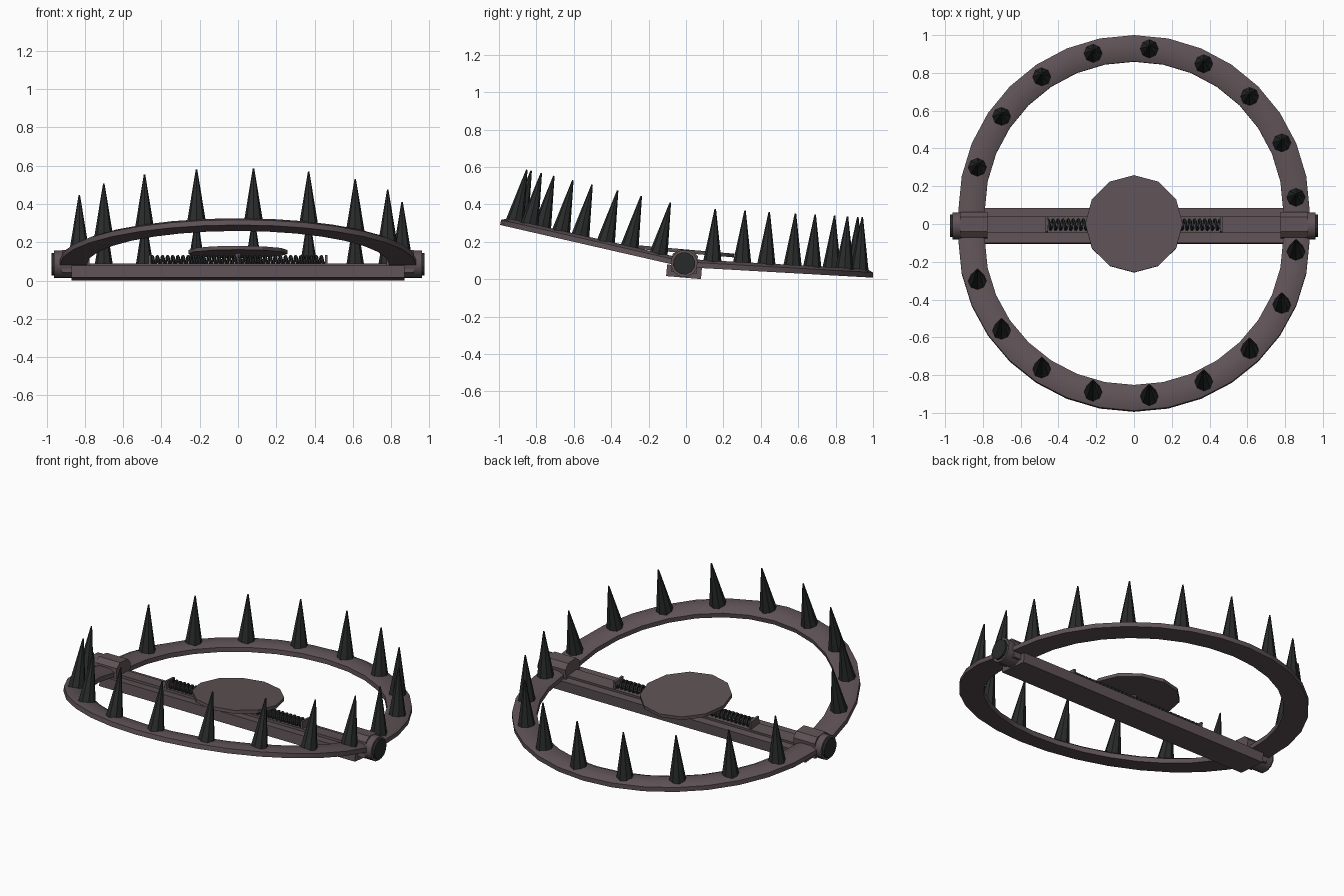
import bpy, bmesh, math
from mathutils import Vector, Matrix

if "Cube" in bpy.data.objects:
    bpy.data.objects.remove(bpy.data.objects["Cube"])

def material(name, rgb):
    m = bpy.data.materials.new(name)
    m.diffuse_color = (*rgb, 1)
    m.use_nodes = True
    m.node_tree.nodes["Principled BSDF"].inputs["Base Color"].default_value = m.diffuse_color
    return m

IRON = material("rusty iron", (0.112, 0.084, 0.091))
DARK = material("dark steel", (0.022, 0.024, 0.024))

PIVOT = Vector((0, -0.01, 0.085))
# The base, pan and hinges lean back slightly about the hinge axis
LEAN = Matrix.Translation(PIVOT) @ Matrix.Rotation(math.radians(-5), 4, 'X')

def finish(name, bm, mat, matrix=None, smooth=None):
    if matrix is not None:
        bm.transform(matrix)
    bmesh.ops.recalc_face_normals(bm, faces=bm.faces)
    me = bpy.data.meshes.new(name)
    bm.to_mesh(me)
    bm.free()
    me.materials.append(mat)
    ob = bpy.data.objects.new(name, me)
    bpy.context.collection.objects.link(ob)
    if smooth:
        bpy.ops.object.select_all(action='DESELECT')
        ob.select_set(True)
        bpy.context.view_layer.objects.active = ob
        bpy.ops.object.shade_smooth_by_angle(angle=math.radians(smooth))
    return ob

def loft(rings):
    """Skin a list of closed point rings and cap both ends."""
    bm = bmesh.new()
    vs = [[bm.verts.new(p) for p in r] for r in rings]
    n = len(vs[0])
    for a, b in zip(vs, vs[1:]):
        for i in range(n):
            j = (i + 1) % n
            bm.faces.new((a[i], a[j], b[j], b[i]))
    bm.faces.new(vs[0])
    bm.faces.new(vs[-1])
    return bm

def extrude_x(name, profile, x0, x1, mat, smooth=None):
    bm = loft([[(x, y, z) for y, z in profile] for x in (x0, x1)])
    return finish(name, bm, mat, LEAN, smooth)

def box(y0, y1, z0, z1):
    return [(y0, z0), (y1, z0), (y1, z1), (y0, z1)]

def circle(r, n, off=0.0):
    return [(r * math.cos(math.tau * (i + off) / n),
             r * math.sin(math.tau * (i + off) / n)) for i in range(n)]

# Jaws: half rings with a domed section, each with nine spikes
MID, CENTRE = 0.86, 0.08
SECTION = [(0.07, 0), (0.07, 0.028), (0.035, 0.044), (-0.035, 0.044),
           (-0.07, 0.028), (-0.07, 0)]

def jaw(label, s, degrees):
    a = math.radians(degrees)
    ca, sa = math.cos(a), math.sin(a)
    place = Matrix(((1, 0, 0, 0), (0, s * ca, -s * sa, -0.01),
                    (0, sa, ca, 0.065), (0, 0, 0, 1)))
    rings = [[(MID + u, 0, z) for u, z in SECTION]]
    steps = 16
    for i in range(steps + 1):
        t = math.pi * i / steps
        rings.append([((MID + u) * math.cos(t), CENTRE + (MID + u) * math.sin(t), z)
                      for u, z in SECTION])
    rings.append([(-MID - u, 0, z) for u, z in SECTION])
    finish(label + "_jaw", loft(rings), IRON, place, 40)

    spikes = bmesh.new()
    for k in range(9):
        t = math.radians(4.6 + 20 * k)
        at = Vector((MID * math.cos(t), CENTRE + MID * math.sin(t), 0.17))
        bmesh.ops.create_cone(spikes, cap_ends=True, segments=8, radius1=0.052,
                              radius2=0.004, depth=0.3, matrix=Matrix.Translation(at))
    finish(label + "_spikes", spikes, DARK, place)

jaw("front", -1, 12.9)
jaw("back", 1, -3.2)

# Base bar with a raised rail along its middle
extrude_x("base_bar", box(-0.09, 0.097, -0.076, -0.014), -0.87, 0.87, IRON)
extrude_x("base_rail", box(-0.035, 0.05, -0.02, 0.0), -0.8, 0.8, IRON)

# Hinges: collar, barrel, black pin and spring stop on each side
COLLAR = [(-0.065, -0.05), (-0.065, 0.045), (-0.035, 0.073), (0.04, 0.073),
          (0.07, 0.045), (0.07, -0.05)]
for side, s in (("left", -1), ("right", 1)):
    extrude_x(side + "_hinge_collar", COLLAR, s * 0.775, s * 0.92, IRON)
    extrude_x(side + "_hinge_barrel", circle(0.073, 12, 0.5), s * 0.86, s * 0.962, IRON, 40)
    extrude_x(side + "_hinge_pin", circle(0.06, 12, 0.5), s * 0.95, s * 0.975, DARK)
    extrude_x(side + "_spring_stop", box(-0.035, 0.045, -0.01, 0.045),
              s * 0.455, s * 0.468, IRON)

# Spring: a wire swept along a helix over the rail
coils, per = 34, 10
rings = []
for i in range(coils * per + 1):
    t = math.tau * i / per
    x = -0.455 + 0.91 * i / (coils * per)
    rad = Vector((0, math.cos(t), math.sin(t)))
    rings.append([Vector((x + 0.008 * math.cos(q), 0.005, 0.018))
                  + rad * (0.025 + 0.008 * math.sin(q))
                  for q in (math.tau * j / 5 for j in range(5))])
finish("spring", loft(rings), DARK, LEAN, 60)

# Trigger pan: a twelve-sided plate on a short post
pan = loft([[(x, y + 0.005, z) for x, y in circle(0.258, 12)] for z in (0.055, 0.075)])
finish("trigger_pan", pan, IRON, LEAN)
post = loft([[(x, y + 0.005, z) for x, y in circle(0.018, 8)] for z in (-0.02, 0.06)])
finish("pan_post", post, IRON, LEAN)
